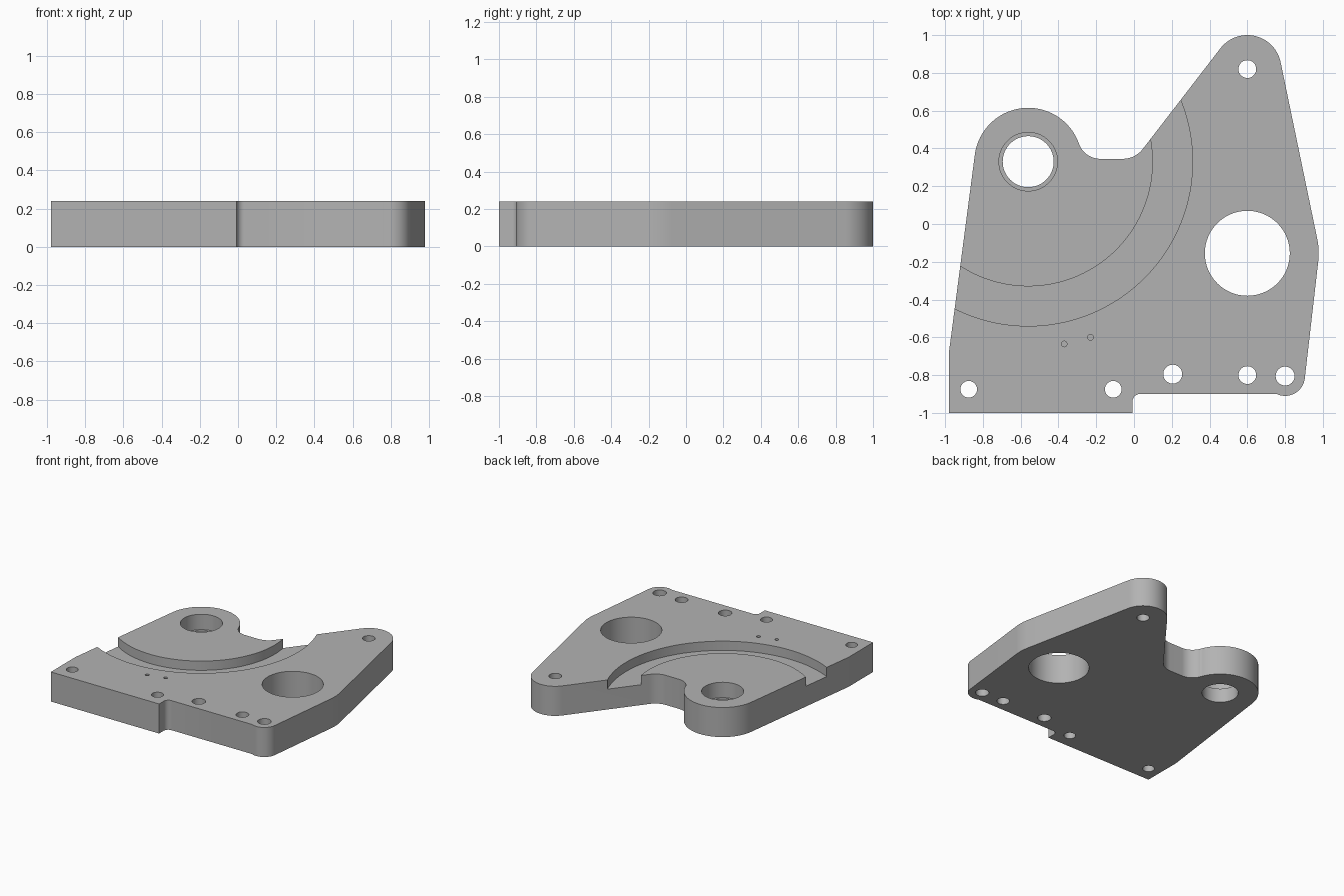
import bpy, bmesh
from math import cos, sin, pi, radians

THICK = 0.24
BORE = (-0.56, 0.33)      # centre of the bearing lobe and of the groove

cube = bpy.data.objects.get("Cube")
if cube:
    bpy.data.objects.remove(cube, do_unlink=True)

metal = bpy.data.materials.new("grey metal")
metal.use_nodes = True
grey = (0.45, 0.45, 0.45, 1)
metal.diffuse_color = grey
metal.node_tree.nodes["Principled BSDF"].inputs["Base Color"].default_value = grey


def arc(centre, r, start, end, n=24):
    """Points along an arc, angles in degrees."""
    angles = [radians(start + (end - start) * i / n) for i in range(n + 1)]
    return [(centre[0] + r * cos(a), centre[1] + r * sin(a)) for a in angles]


def circle(centre, r, n=64):
    return arc(centre, r, 0, 360, n)[:-1]


def prism(bm, points, z0, z1):
    """Extrude a counter-clockwise outline from z0 to z1."""
    face = bm.faces.new([bm.verts.new((x, y, z0)) for x, y in points])
    top = bmesh.ops.extrude_face_region(bm, geom=[face])["geom"]
    moved = [v for v in top if isinstance(v, bmesh.types.BMVert)]
    bmesh.ops.translate(bm, verts=moved, vec=(0, 0, z1 - z0))


def ring(bm, centre, r_in, r_out, z0, z1, n=160):
    """Closed ring with a rectangular section."""
    section = [(r_in, z0), (r_out, z0), (r_out, z1), (r_in, z1)]
    loops = [[bm.verts.new((centre[0] + r * cos(2 * pi * i / n),
                            centre[1] + r * sin(2 * pi * i / n), z))
              for r, z in section] for i in range(n)]
    for i, a in enumerate(loops):
        b = loops[(i + 1) % n]
        for k in range(4):
            j = (k + 1) % 4
            bm.faces.new((a[k], b[k], b[j], a[j]))


def finish(bm, name):
    bmesh.ops.recalc_face_normals(bm, faces=bm.faces)
    mesh = bpy.data.meshes.new(name)
    bm.to_mesh(mesh)
    bm.free()
    mesh.materials.append(metal)
    obj = bpy.data.objects.new(name, mesh)
    bpy.context.collection.objects.link(obj)
    return obj


# Plate outline, counter-clockwise from the front right corner
outline = [(-0.98, -1), (-0.008, -1)]
outline += arc((0.032, -0.94), 0.04, 180, 90, 10)          # foot step fillet
outline += arc((0.8, -0.805), 0.105, -115, -7)             # front left corner
outline += arc((0.6, -0.155), 0.378, -7, 11.3)             # swell beside large bore
outline += arc((0.6, 0.82), 0.18, 11.3, 142.8, 36)         # rear ear
outline += arc((-0.06, 0.48), 0.135, -37.2, -90)           # valley
outline += arc((-0.178, 0.465), 0.12, 270, 199.5)
outline += arc(BORE, 0.285, 19.5, 172.2, 48)               # bearing lobe
outline += arc((-0.78, -0.695), 0.2, 172.2, 180, 4)        # soft bend in the side

bm = bmesh.new()
prism(bm, outline, 0, THICK)
plate = finish(bm, "mounting_plate")

# Holes: bores, screw holes and blind pin holes
through = [(BORE, 0.135), ((0.6, -0.155), 0.225), ((0.6, 0.82), 0.047),
           ((-0.875, -0.875), 0.044), ((-0.11, -0.875), 0.044),
           ((0.205, -0.795), 0.05), ((0.6, -0.8), 0.047), ((0.8, -0.805), 0.05)]
bm = bmesh.new()
for centre, r in through:
    prism(bm, circle(centre, r), -0.1, THICK + 0.1)
for pin in [(-0.37, -0.635), (-0.23, -0.6)]:
    prism(bm, circle(pin, 0.015, 24), THICK - 0.1, THICK + 0.1)
holes = finish(bm, "hole_cutter")

# Bearing seat, wider than the bore below it
bm = bmesh.new()
prism(bm, circle(BORE, 0.155), THICK - 0.125, THICK + 0.1)
seat = finish(bm, "bearing_seat_cutter")

# Curved groove round the bearing lobe
bm = bmesh.new()
ring(bm, BORE, 0.66, 0.87, THICK - 0.075, THICK + 0.1)
groove = finish(bm, "groove_cutter")

bpy.context.view_layer.objects.active = plate
plate.select_set(True)
for cutter in (groove, seat, holes):
    mod = plate.modifiers.new(cutter.name, "BOOLEAN")
    mod.operation = "DIFFERENCE"
    mod.solver = "EXACT"
    mod.object = cutter
    bpy.ops.object.modifier_apply(modifier=mod.name)
    bpy.data.objects.remove(cutter, do_unlink=True)

bpy.ops.object.shade_smooth_by_angle(angle=radians(30))
